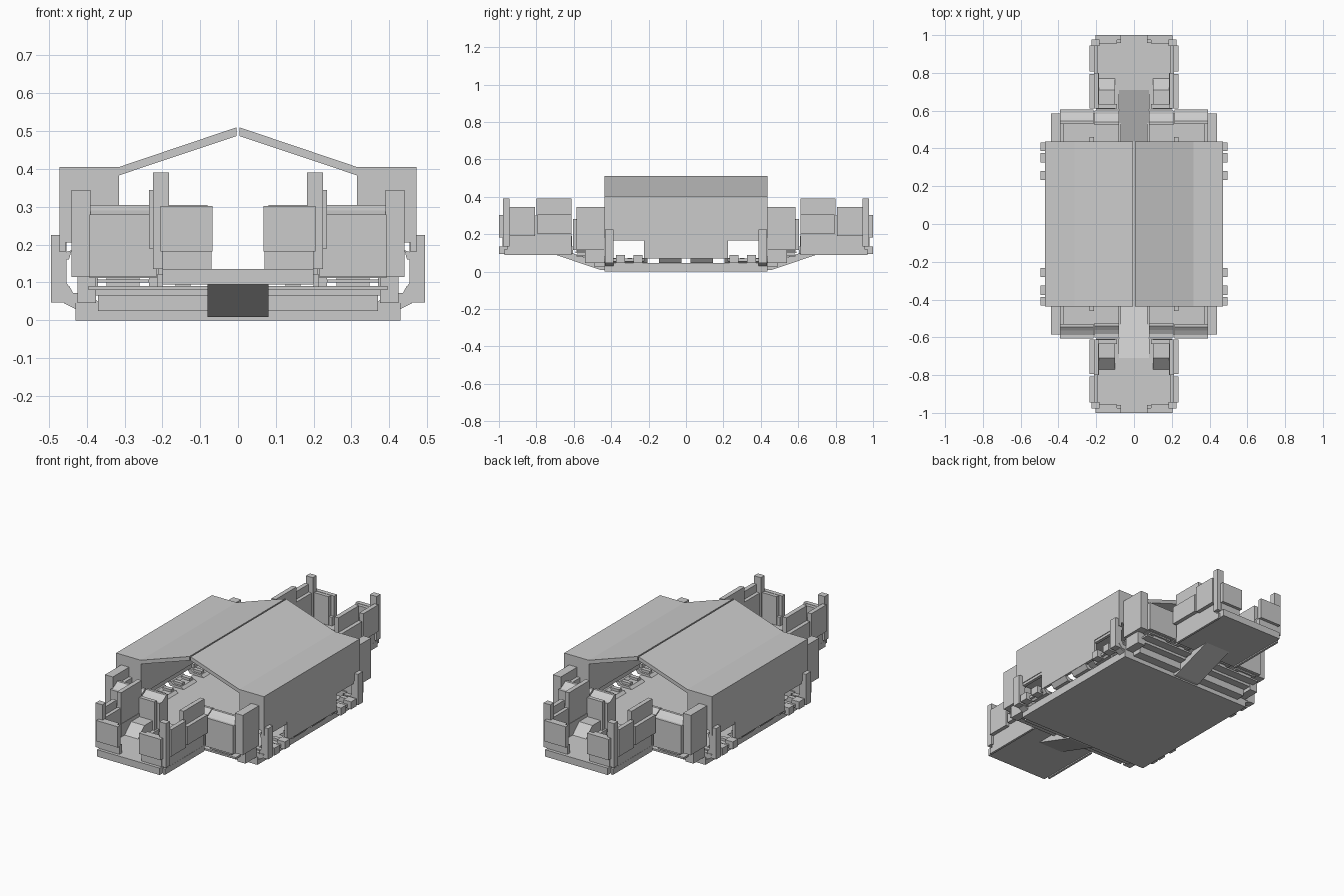
import bpy, bmesh

if "Cube" in bpy.data.objects:
    bpy.data.objects.remove(bpy.data.objects["Cube"])


def finish(name, bm, mx=True, my=True):
    bmesh.ops.recalc_face_normals(bm, faces=bm.faces)
    me = bpy.data.meshes.new(name)
    bm.to_mesh(me)
    bm.free()
    ob = bpy.data.objects.new(name, me)
    bpy.context.collection.objects.link(ob)
    if mx or my:
        m = ob.modifiers.new("mirror", 'MIRROR')
        m.use_axis = (mx, my, False)
        m.use_mirror_merge = False
    return ob


def box(name, x, y, z, mx=True, my=True):
    """Box from (min, max) ranges, mirrored over x and y."""
    bm = bmesh.new()
    bmesh.ops.create_cube(bm, size=1)
    for v in bm.verts:
        v.co = [r[0] + (c + .5) * (r[1] - r[0]) for c, r in zip(v.co, (x, y, z))]
    return finish(name, bm, mx, my)


def prism(name, pts, span, axis, mx=True, my=True):
    """Profile extruded along y (points are x,z) or along x (points are y,z)."""
    bm = bmesh.new()
    rings = []
    for s in span:
        rings.append([bm.verts.new((a, s, b) if axis == 'y' else (s, a, b)) for a, b in pts])
    bm.faces.new(rings[0])
    bm.faces.new(rings[1])
    n = len(pts)
    for i in range(n):
        j = (i + 1) % n
        bm.faces.new((rings[0][i], rings[0][j], rings[1][j], rings[1][i]))
    return finish(name, bm, mx, my)


# Base plate
box("base_plate", (-.43, .43), (-.437, .437), (0, .045), False, False)

# Pitched roof halves with thick shoulders, split at the ridge
prism("roof_half", [(.004, .487), (.004, .51), (.315, .405), (.472, .405),
                    (.472, .205), (.315, .205), (.315, .383)], (-.437, .437), 'y', True, False)

# Side walls around the window openings
box("side_wall", (.456, .472), (-.225, .225), (.07, .205), True, False)
box("window_lintel", (.456, .472), (.225, .437), (.18, .205))
box("window_rail", (.45, .468), (.225, .39), (.165, .18))
box("window_sill", (.45, .472), (.225, .39), (.055, .07))

# Outer brackets under the windows
box("corner_bracket", (.453, .495), (.387, .432), (.047, .225))
box("middle_bracket", (.445, .495), (.325, .375), (.047, .09))
box("inner_bracket", (.445, .495), (.232, .28), (.047, .09))
prism("bracket_foot", [(.43, .03), (.46, .045), (.455, .1), (.443, .085), (.425, .05)],
      (.387, .432), 'y')
prism("bracket_tab", [(.44, .185), (.455, .18), (.455, .16), (.447, .16)], (.387, .432), 'y')

# Floor clips joining the base to the walls
for i, y in enumerate((.085, .265, .405)):
    w = .06 if i < 2 else .03
    prism(f"floor_clip_{i}", [(.365, .045), (.38, .058), (.43, .058), (.445, .07),
                              (.47, .07), (.45, .045)], (y - w, y + w), 'y')
    for s in (-1, 1):
        box(f"clip_lug_{i}_{s}", (.385, .44), (y + s * w * .6 - .012, y + s * w * .6 + .012),
            (.05, .072))

# Stepped end decks beneath the end walls
box("lower_end_step", (.07, .37), (.43, .49), (.025, .07))
box("middle_end_step", (.07, .39), (.43, .535), (.065, .08))
box("upper_end_step", (.08, .395), (.437, .585), (.08, .09))

# End walls with sloped cap, outer panel and feet
for part, x0, x1, d in (("inner", .08, .21, -.005), ("outer", .215, .393, 0)):
    prism(f"{part}_end_wall", [(.53 + d, .112), (.588 + d, .112), (.588 + d, .278),
                               (.565 + d, .29), (.545 + d, .305), (.53 + d, .305)],
          (x0, x1), 'x')
    box(f"{part}_end_panel", (x0, x1), (.588 + d, .605 + d), (.115, .28))
    box(f"{part}_end_foot", (x0 + .045, x1 - .045), (.535, .58), (.088, .115))
    box(f"{part}_end_pad", (x0 + .02, x1 - .02), (.54, .59), (.1, .108))
box("end_wall_rib", (.37, .393), (.437, .53), (.09, .29))
box("end_wall_inner_rib", (.212, .235), (.437, .46), (.09, .2))

# Corner posts
box("corner_post", (.39, .44), (.437, .585), (.115, .345))
box("corner_post_foot", (.375, .425), (.437, .54), (.045, .115))

# Raised end platforms, notched for the ramp
box("end_platform", (-.2, .2), (.71, 1), (.095, .135), False, True)
box("platform_arm", (.08, .2), (.605, .712), (.095, .135))
prism("ramp", [(.712, .095), (.712, .135), (.437, .04), (.437, .008), (.455, .008)],
      (-.08, .08), 'x', False, True)

# Platform seats with sloping fronts
prism("platform_seat", [(.61, .135), (.61, .19), (.71, .19), (.77, .135)], (.1, .2), 'x')

# Platform side screens
box("rear_screen_base", (.185, .212), (.612, .80), (.12, .21))
box("rear_screen", (.187, .213), (.612, .80), (.2, .39))
box("rear_screen_plate", (.21, .235), (.612, .795), (.2, .305))
box("rear_screen_return", (.09, .2), (.612, .635), (.135, .3))
box("front_screen_base", (.19, .212), (.80, .955), (.12, .195))
box("front_screen", (.19, .212), (.80, .955), (.19, .3))
box("front_screen_plate", (.21, .235), (.808, .945), (.19, .345))
box("screen_rail", (.2, .213), (.612, .97), (.088, .122))

# Platform front panels and tall corner posts
box("front_panel_base", (.07, .2), (.958, .982), (.135, .185))
box("front_panel_back", (.09, .2), (.955, .975), (.135, .3))
box("front_panel", (.068, .205), (.975, 1), (.182, .302))
box("platform_post", (.182, .225), (.943, .978), (.135, .39))
